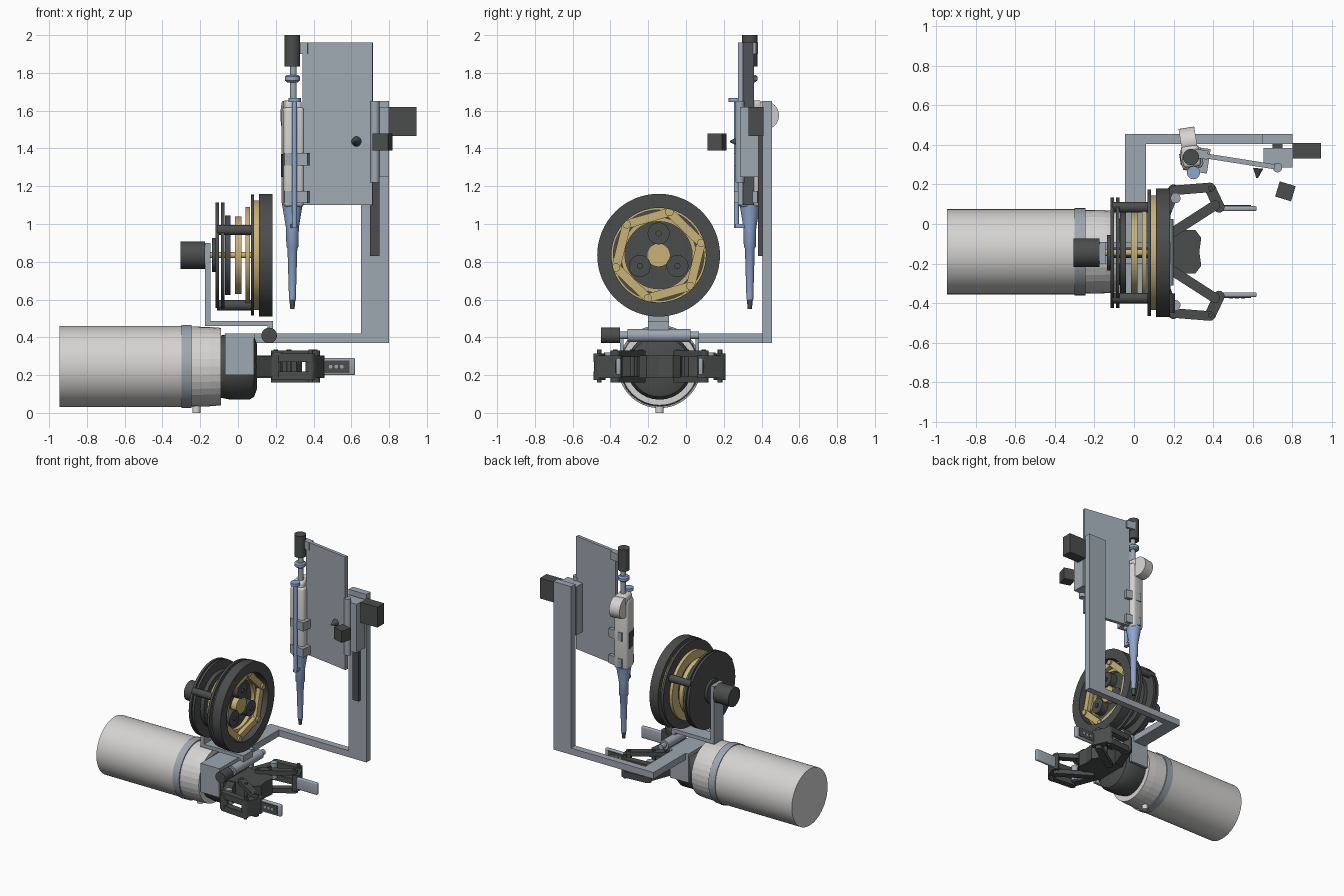
import bpy, bmesh, math
from mathutils import Vector, Matrix

old = bpy.data.objects.get("Cube")
if old:
    bpy.data.objects.remove(old, do_unlink=True)


def material(name, rgb):
    m = bpy.data.materials.new(name)
    m.use_nodes = True
    m.diffuse_color = (*rgb, 1)
    m.node_tree.nodes["Principled BSDF"].inputs["Base Color"].default_value = (*rgb, 1)
    return m


white = material("warm white", (0.66, 0.65, 0.64))
steel = material("blue grey", (0.34, 0.39, 0.44))
dark = material("charcoal", (0.07, 0.075, 0.073))
gold = material("brass", (0.58, 0.45, 0.18))
blue = material("pale blue", (0.27, 0.38, 0.62))


def finish(bm, name, mat, smooth=False):
    bmesh.ops.recalc_face_normals(bm, faces=bm.faces)
    me = bpy.data.meshes.new(name)
    bm.to_mesh(me)
    bm.free()
    me.materials.append(mat)
    ob = bpy.data.objects.new(name, me)
    bpy.context.collection.objects.link(ob)
    if smooth:
        bpy.ops.object.select_all(action='DESELECT')
        ob.select_set(True)
        bpy.context.view_layer.objects.active = ob
        bpy.ops.object.shade_smooth_by_angle(angle=math.radians(35))
    return ob


def box(name, x, y, z, mat, bevel=0):
    bm = bmesh.new()
    size = Vector((x[1] - x[0], y[1] - y[0], z[1] - z[0]))
    mid = Vector((sum(x), sum(y), sum(z))) / 2
    bmesh.ops.create_cube(bm, size=1, matrix=Matrix.Translation(mid) @ Matrix.Diagonal((*size, 1)))
    if bevel:
        bmesh.ops.bevel(bm, geom=bm.edges[:], offset=bevel, segments=3, profile=0.5, affect='EDGES')
    return finish(bm, name, mat, bool(bevel))


def lathe(name, profile, origin, axis, mat, sides=48, closed=False, smooth=True):
    """Spin (distance along axis, radius) points round an axis."""
    turn_to = Vector(axis).to_track_quat('Z', 'Y').to_matrix()
    bm = bmesh.new()
    rings = []
    for t, r in profile:
        rings.append([bm.verts.new(Vector(origin) + turn_to @ Vector(
            (r * math.cos(math.tau * i / sides), r * math.sin(math.tau * i / sides), t)))
            for i in range(sides)])
    pairs = list(zip(rings, rings[1:])) + ([(rings[-1], rings[0])] if closed else [])
    for a, b in pairs:
        for i in range(sides):
            j = (i + 1) % sides
            bm.faces.new((a[i], a[j], b[j], b[i]))
    if not closed:
        bm.faces.new(rings[0])
        bm.faces.new(rings[-1])
    return finish(bm, name, mat, smooth)


def rod(name, a, b, r, mat, sides=32):
    d = Vector(b) - Vector(a)
    return lathe(name, [(0, r), (d.length, r)], a, d, mat, sides)


def prism(name, outline, z, mat):
    bm = bmesh.new()
    base = bm.faces.new([bm.verts.new((x, y, z[0])) for x, y in outline])
    top = bmesh.ops.extrude_face_region(bm, geom=[base])["geom"]
    bmesh.ops.translate(bm, vec=(0, 0, z[1] - z[0]),
                        verts=[v for v in top if isinstance(v, bmesh.types.BMVert)])
    return finish(bm, name, mat)


def link(name, a, b, w, z, mat):
    """Round-ended flat bar from a to b."""
    a, b = Vector(a), Vector(b)
    ang = math.atan2(b.y - a.y, b.x - a.x)
    pts = []
    for c, start in ((b, -math.pi / 2), (a, math.pi / 2)):
        for i in range(7):
            t = ang + start + math.pi * i / 6
            pts.append((c.x + w * math.cos(t), c.y + w * math.sin(t)))
    return prism(name, pts, z, mat)


def turn(obs, pivot, degrees):
    p = Matrix.Translation(pivot)
    for ob in obs:
        ob.matrix_world = p @ Matrix.Rotation(math.radians(degrees), 4, 'Z') @ p.inverted()


X, Y, Z = (1, 0, 0), (0, 1, 0), (0, 0, 1)
CY = -0.14

# Arm and wrist
arm = (0, CY, 0.245)
lathe("arm_tube", [(-0.945, 0.215), (-0.3, 0.215)], arm, X, white, 64)
lathe("arm_band", [(-0.3, 0.22), (-0.245, 0.22)], arm, X, steel, 64)
lathe("wrist", [(-0.245, 0.212), (-0.15, 0.21), (-0.09, 0.205)], arm, X, white, 32, smooth=False)
rod("wrist_knob", (-0.22, CY, 0.0), (-0.22, CY, 0.06), 0.022, white)
lathe("gripper_body", [(-0.09, 0.165), (-0.04, 0.175), (0.06, 0.175), (0.085, 0.16), (0.1, 0.12)],
      arm, X, dark, 32)

# Mounting clamp and frame
box("clamp_top", (-0.07, 0.09), (-0.35, 0.07), (0.395, 0.42), steel)
for y in (-0.35, 0.05):
    box("clamp_side", (-0.07, 0.085), (y, y + 0.02), (0.2, 0.42), steel)
box("frame_cross_beam", (-0.045, 0.06), (0.05, 0.455), (0.37, 0.42), steel)
box("frame_long_beam", (-0.045, 0.8), (0.405, 0.455), (0.37, 0.42), steel)
box("frame_post", (0.65, 0.8), (0.405, 0.455), (0.37, 1.65), steel)

# Gripper palm and mirrored fingers
prism("gripper_palm", [(0.08, -0.27), (0.24, -0.25), (0.31, -0.25), (0.34, -0.21), (0.33, CY),
                       (0.34, -0.07), (0.31, -0.03), (0.24, -0.03), (0.08, -0.01)], (0.185, 0.305), dark)
for s in (1, -1):
    def m(x, d):
        return (x, CY + s * d)

    for z in ((0.16, 0.195), (0.295, 0.33)):
        link("inner_link", m(0.2, 0.1), m(0.41, 0.235), 0.025, z, dark)
    for z in ((0.175, 0.22), (0.27, 0.315)):
        link("outer_link", m(0.2, 0.31), m(0.385, 0.325), 0.024, z, dark)
    link("palm_arm", m(0.12, 0.1), m(0.2, 0.31), 0.03, (0.19, 0.3), dark)
    link("finger_link", m(0.385, 0.32), m(0.43, 0.225), 0.028, (0.185, 0.305), dark)
    rod("link_pin", (*m(0.21, 0.27), 0.2), (*m(0.21, 0.27), 0.32), 0.025, steel)
    for p in (m(0.2, 0.1), m(0.27, 0.145), m(0.41, 0.235), m(0.385, 0.32)):
        rod("joint_pin", (*p, 0.16), (*p, 0.336), 0.012, dark, 16)
    ys = sorted((CY + s * 0.205, CY + s * 0.23))
    box("finger_pad", (0.42, 0.62), ys, (0.2, 0.29), steel, 0.008)
    ys = sorted((CY + s * 0.229, CY + s * 0.235))
    box("finger_plate", (0.42, 0.59), ys, (0.212, 0.278), dark)
    for x in (0.49, 0.52, 0.55):
        rod("pad_screw", (x, CY + s * 0.23, 0.245), (x, CY + s * 0.237, 0.245), 0.01, steel, 12)

# Cross rod with its motor
rod("cross_motor", (0.165, -0.45, 0.41), (0.165, -0.35, 0.41), 0.041, dark)
rod("cross_rod", (0.165, -0.35, 0.41), (0.165, 0.07, 0.41), 0.02, steel)
rod("cross_sleeve", (0.165, -0.31, 0.41), (0.165, 0.025, 0.41), 0.035, steel)

# Bracket that carries the wheel
box("bracket_upright", (-0.175, -0.145), (-0.2, -0.09), (0.46, 0.9), steel)
box("bracket_base", (-0.175, 0.185), (-0.2, -0.09), (0.46, 0.487), steel)
box("bracket_foot", (0.155, 0.185), (-0.2, -0.09), (0.42, 0.487), steel)

# Wheel with discs, spacers and gears
hub = (0, CY - 0.005, 0.835)


def disc(name, x0, x1, r, mat):
    lathe(name, [(x0, r), (x1, r)], hub, X, mat, 64)


def annulus(name, x0, x1, r0, r1, mat):
    lathe(name, [(x0, r0), (x0, r1), (x1, r1), (x1, r0)], hub, X, mat, 64, closed=True)


disc("wheel_motor", -0.305, -0.175, 0.072, dark)
disc("wheel_shaft", -0.18, 0.09, 0.016, gold)
disc("motor_mount", -0.137, -0.115, 0.09, dark)
disc("rear_disc", -0.118, -0.1, 0.28, dark)
annulus("rear_ring", -0.09, -0.072, 0.2, 0.28, dark)
disc("clutch_disc", -0.07, -0.04, 0.21, dark)
disc("brass_disc", -0.015, 0.018, 0.205, gold)
annulus("brass_ring", 0.04, 0.063, 0.18, 0.255, gold)
disc("front_disc", 0.068, 0.086, 0.32, dark)
annulus("wheel_rim", 0.11, 0.182, 0.25, 0.325, dark)
annulus("rim_joint", 0.086, 0.11, 0.24, 0.29, gold)
disc("sun_gear", 0.086, 0.13, 0.062, gold)
annulus("inner_gear", 0.086, 0.115, 0.178, 0.2, gold)


def on_wheel(x, r, degrees):
    a = math.radians(degrees)
    return Vector((x, hub[1] + r * math.cos(a), hub[2] + r * math.sin(a)))


for k in range(3):
    rod("wheel_spacer", on_wheel(-0.11, 0.265, 30 + 120 * k), on_wheel(0.07, 0.265, 30 + 120 * k), 0.027, dark)
    rod("planet_gear", on_wheel(0.086, 0.115, 90 + 120 * k), on_wheel(0.14, 0.115, 90 + 120 * k), 0.058, dark)
    rod("planet_pin", on_wheel(0.13, 0.115, 90 + 120 * k), on_wheel(0.15, 0.115, 90 + 120 * k), 0.016, dark)
to_wheel = Matrix(((0, 0, 1, 0), (1, 0, 0, hub[1]), (0, 1, 0, hub[2]), (0, 0, 0, 1)))
for k in range(6):
    ends = [(0.235 * math.cos(math.radians(a)), 0.235 * math.sin(math.radians(a)))
            for a in (16 + 60 * k, 76 + 60 * k)]
    blade = link("brass_blade", ends[0], ends[1], 0.023, (0.12, 0.15), gold)
    blade.matrix_world = to_wheel
    rod("blade_pivot", on_wheel(0.1, 0.235, 16 + 60 * k), on_wheel(0.162, 0.235, 16 + 60 * k), 0.022, gold, 16)

# Lift on the post
box("lift_rail", (0.7, 0.75), (0.38, 0.406), (0.83, 1.6), dark)
box("lift_carriage", (0.655, 0.8), (0.285, 0.385), (1.25, 1.62), steel)
box("lift_motor", (0.8, 0.945), (0.33, 0.41), (1.465, 1.62), dark)
rod("lift_hinge", (0.725, 0.285, 1.22), (0.725, 0.285, 1.65), 0.024, steel)
sensor = box("sensor_cube", (0.723, 0.807), (0.125, 0.205), (1.39, 1.48), dark)
turn([sensor], (0.765, 0.165, 0), -17)
lathe("sensor_cone", [(0, 0.004), (0.05, 0.026)], (0.622, 0.232, 1.437), (0.1, 1, 0), dark, 24)

# Carrier plate
plate = box("carrier_plate", (0.34, 0.715), (0.305, 0.33), (1.1, 1.96), steel)
tab = box("carrier_tab", (0.3, 0.37), (0.3, 0.345), (1.9, 1.96), steel)
turn([plate, tab], (0.53, 0.3175, 0), -9)

# Pipette
px, py = 0.288, 0.338
tip = (px, py, 0)
rod("plunger_motor", (px, py, 1.835), (px, py, 2.0), 0.041, dark)
rod("plunger_rod", (px + 0.005, py, 1.6), (px + 0.005, py, 1.84), 0.018, steel)
lathe("plunger_collar", [(1.75, 0.028), (1.76, 0.04), (1.78, 0.04), (1.79, 0.03)], tip, Z, blue)
lathe("nozzle", [(0.6, 0.018), (0.87, 0.026), (0.88, 0.032), (0.98, 0.034), (1.1, 0.054)], tip, Z, blue)
lathe("nozzle_tip", [(0.55, 0.011), (0.6, 0.016)], tip, Z, dark, 24)
grip = [
    box("pipette_body", (px - 0.053, px + 0.057), (py - 0.06, py + 0.05), (1.09, 1.62), white, 0.022),
    box("pipette_head", (px - 0.045, px + 0.045), (py - 0.05, py + 0.06), (1.58, 1.655), white, 0.018),
    rod("finger_hook", (px - 0.04, py + 0.075, 1.575), (px + 0.04, py + 0.075, 1.575), 0.075, white),
    box("display_window", (px - 0.057, px - 0.05), (py - 0.035, py + 0.025), (1.25, 1.37), dark),
    rod("ejector_rod", (px, py - 0.072, 0.98), (px, py - 0.072, 1.65), 0.014, blue),
    rod("ejector_button", (px, py - 0.08, 1.645), (px, py - 0.08, 1.667), 0.033, blue),
    box("ejector_arm", (px - 0.015, px + 0.015), (py - 0.08, py), (0.98, 1.0), blue),
]
turn(grip, (px, py, 0), 9)
clamps = [box("pipette_clamp", (px - 0.03, px + 0.092), (py - 0.07, py + 0.055), (z, z + 0.065), steel)
          for z in (1.11, 1.31)]
turn(clamps, (px, py, 0), -9)
